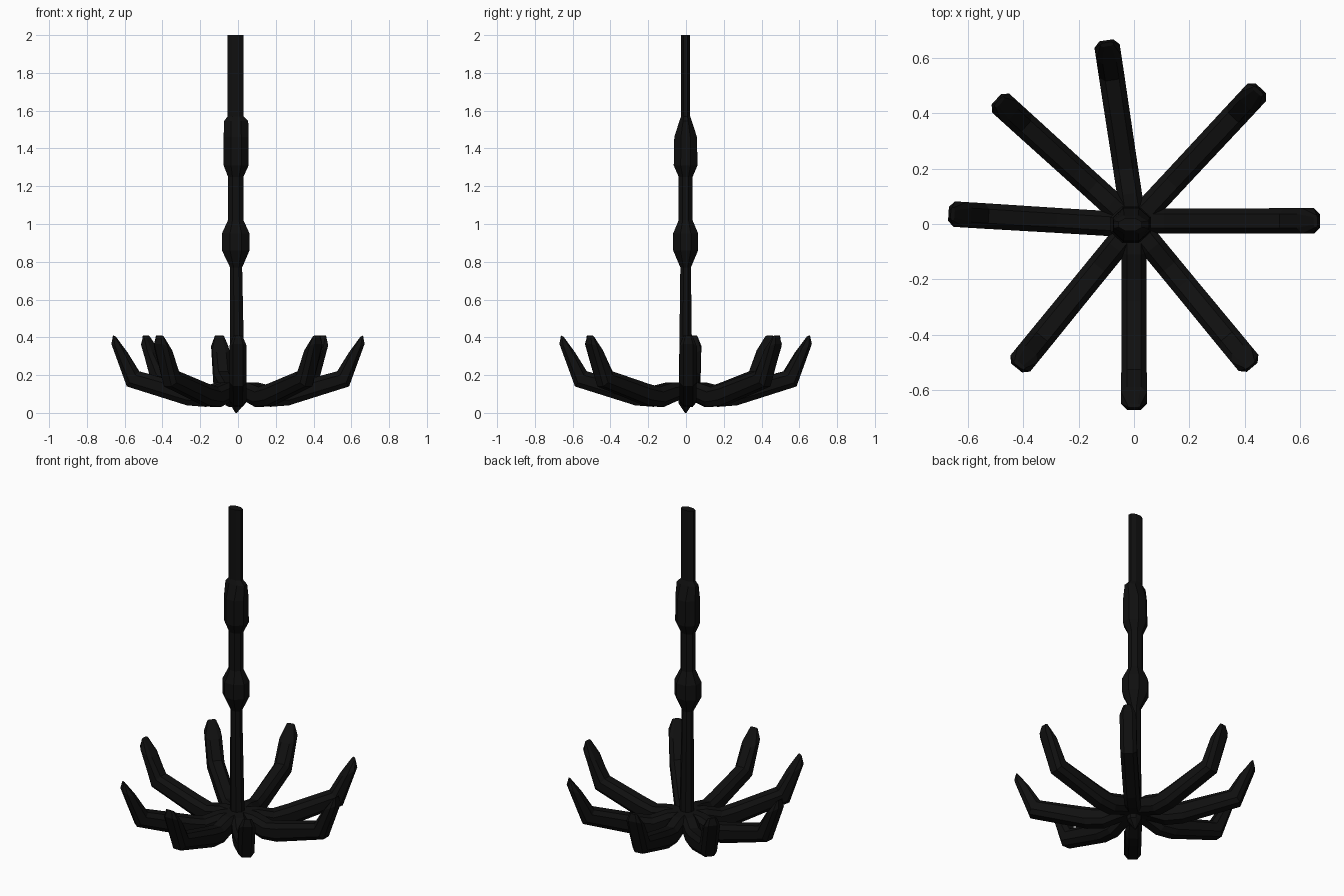
import bpy, bmesh, math
from mathutils import Vector, Matrix

if "Cube" in bpy.data.objects:
    bpy.data.objects.remove(bpy.data.objects["Cube"])

black = bpy.data.materials.new("near_black_iron")
black.diffuse_color = (0.005, 0.005, 0.005, 1)
black.use_nodes = True
black.node_tree.nodes["Principled BSDF"].inputs["Base Color"].default_value = black.diffuse_color


def loft(name, rings):
    """Skin a list of equal-length point rings, cap both ends, keep flat faces."""
    bm = bmesh.new()
    rows = [[bm.verts.new(p) for p in ring] for ring in rings]
    n = len(rows[0])
    for a, b in zip(rows, rows[1:]):
        for i in range(n):
            j = (i + 1) % n
            bm.faces.new((a[i], a[j], b[j], b[i]))
    bm.faces.new(rows[0][::-1])
    bm.faces.new(rows[-1])
    bmesh.ops.remove_doubles(bm, verts=bm.verts, dist=1e-5)
    bmesh.ops.recalc_face_normals(bm, faces=bm.faces)
    me = bpy.data.meshes.new(name)
    bm.to_mesh(me)
    bm.free()
    me.materials.append(black)
    ob = bpy.data.objects.new(name, me)
    bpy.context.collection.objects.link(ob)
    return ob


# Shaft with two swellings: z, centre x, half width x, half width y
shaft = [
    (0.00, -0.010, 0.004, 0.004),
    (0.05, -0.003, 0.040, 0.037),
    (0.77, -0.010, 0.032, 0.028),
    (0.86, -0.012, 0.073, 0.066),
    (0.95, -0.012, 0.073, 0.066),
    (1.02, -0.012, 0.041, 0.037),
    (1.25, -0.012, 0.041, 0.037),
    (1.31, -0.010, 0.066, 0.063),
    (1.46, -0.010, 0.066, 0.060),
    (1.545, -0.010, 0.064, 0.033),
    (1.57, -0.013, 0.042, 0.024),
    (2.00, -0.013, 0.042, 0.024),
]
rings = []
for z, cx, rx, ry in shaft:
    k = 1 / math.cos(math.pi / 8)
    rings.append([(cx + rx * k * math.cos(a), -0.002 + ry * k * math.sin(a), z)
                  for a in [math.pi / 8 + i * math.pi / 4 for i in range(8)]])
loft("shaft", rings)

# Curved claw profile: inner r, inner z, outer r, outer z, half width
claw = [
    (0.00, 0.160, 0.00, 0.085, 0.045),
    (0.11, 0.160, 0.09, 0.060, 0.045),
    (0.20, 0.137, 0.17, 0.032, 0.045),
    (0.28, 0.155, 0.27, 0.040, 0.045),
    (0.525, 0.22, 0.588, 0.14, 0.046),
    (0.587, 0.32, 0.670, 0.365, 0.046),
    (0.648, 0.403, 0.662, 0.41, 0.024),
]
section = [(0, -.55), (0, .55), (.25, 1), (.75, 1), (1, .55), (1, -.55), (.75, -1), (.25, -1)]
rings = [[Vector((ri + (ro - ri) * t, w * s, zi + (zo - zi) * t)) for t, s in section]
         for ri, zi, ro, zo, w in claw]

# Eight slightly uneven claws: angle and sideways shift
for i, (ang, shift) in enumerate([(0, 0.011), (47, 0), (98.6, 0), (137.8, 0),
                                  (176.5, 0.004), (230.8, 0), (270, 0), (309.5, 0)]):
    m = Matrix.Rotation(math.radians(ang), 4, 'Z') @ Matrix.Translation((0, shift, 0))
    loft(f"claw_{i + 1}", [[m @ p for p in r] for r in rings])
